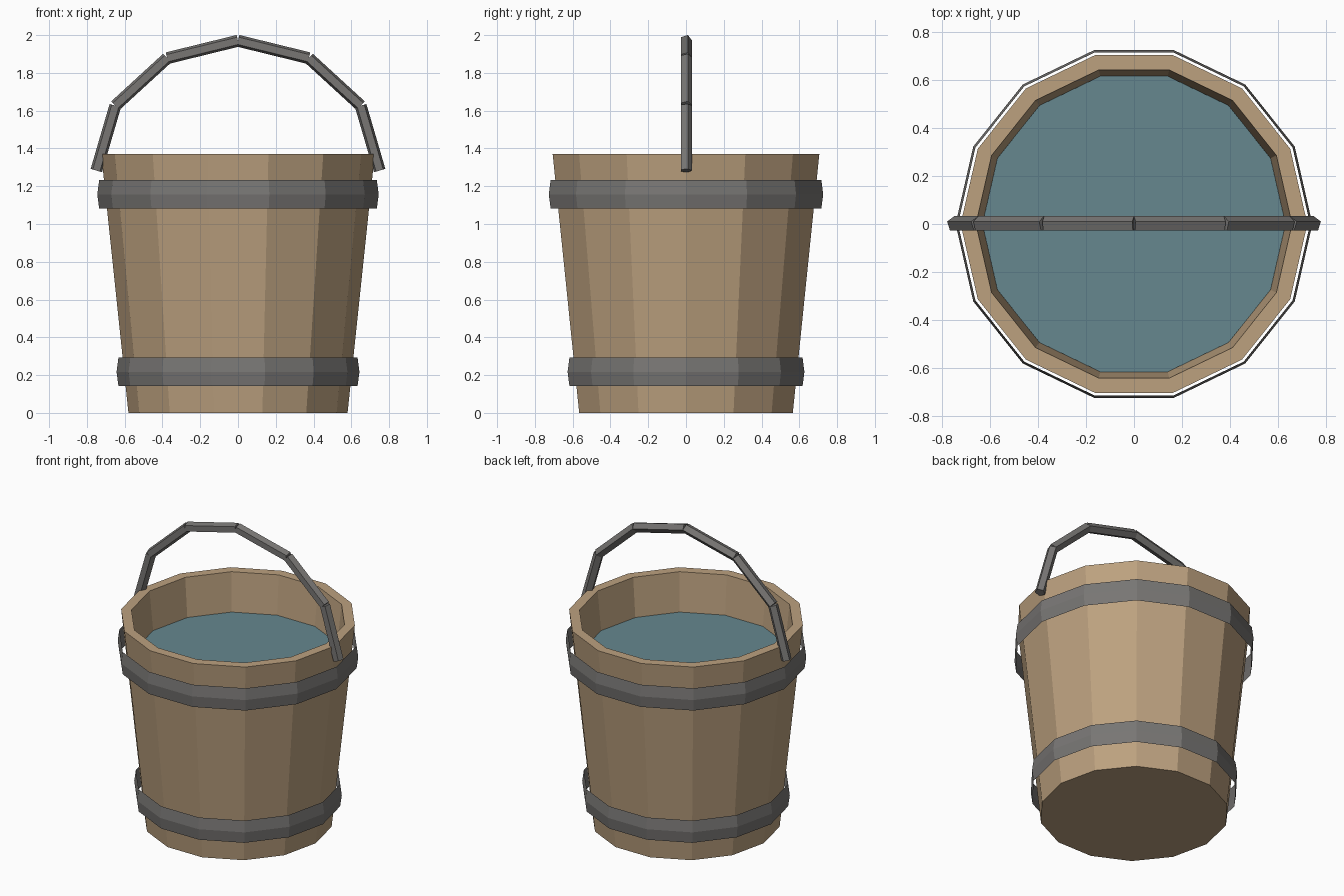
import bpy, bmesh
from math import sin, cos, tau, pi, radians
from mathutils import Vector, Matrix

SIDES = 14

cube = bpy.data.objects.get("Cube")
if cube:
    bpy.data.objects.remove(cube, do_unlink=True)


def linear(c):
    c /= 255
    return c / 12.92 if c <= 0.04045 else ((c + 0.055) / 1.055) ** 2.4


def make_material(name, r, g, b):
    mat = bpy.data.materials.new(name)
    mat.use_nodes = True
    colour = (linear(r), linear(g), linear(b), 1)
    mat.diffuse_color = colour
    mat.node_tree.nodes["Principled BSDF"].inputs["Base Color"].default_value = colour
    return mat


wood = make_material("wood", 188, 161, 127)
iron = make_material("iron", 120, 118, 116)
water = make_material("water", 102, 135, 143)


def finish(bm, name, mat):
    mesh = bpy.data.meshes.new(name)
    bm.to_mesh(mesh)
    bm.free()
    mesh.materials.append(mat)
    obj = bpy.data.objects.new(name, mesh)
    bpy.context.collection.objects.link(obj)
    return obj


def lathe(name, profile, mat, cap_start=False, cap_end=False):
    """Turn a list of (radius, z) into a faceted shell, outside first."""
    bm = bmesh.new()
    rings = [[bm.verts.new((r * cos(tau * i / SIDES), r * sin(tau * i / SIDES), z))
              for i in range(SIDES)] for r, z in profile]
    for low, high in zip(rings, rings[1:]):
        for i in range(SIDES):
            j = (i + 1) % SIDES
            bm.faces.new((low[i], low[j], high[j], high[i]))
    if cap_start:
        bm.faces.new(rings[0][::-1])
    if cap_end:
        bm.faces.new(rings[-1])
    return finish(bm, name, mat)


# Tapered wooden body with a thick rim and an inner floor
lathe("bucket_body", [(0.58, 0), (0.724, 1.37), (0.66, 1.37), (0.53, 0.08)],
      wood, cap_start=True, cap_end=True)

# Water filling the bucket
lathe("water_surface", [(0.633, 1.11)], water, cap_end=True)

# Thin hoops standing slightly off the staves, with a ridge round the middle
for name, radius, z in (("lower_hoop", 0.633, 0.217), ("upper_hoop", 0.735, 1.157)):
    lathe(name, [(radius, z - 0.075), (radius + 0.01, z), (radius, z + 0.075)], iron)

# Arched handle: six separate five-sided rods, one edge facing outwards
path = [Vector((0.75 * cos(pi * k / 6), 0, 1.283 + 0.687 * sin(pi * k / 6)))
        for k in range(7)]
bm = bmesh.new()
for a, b in zip(path, path[1:]):
    along = (b - a).normalized()
    side = Vector((0, 1, 0))
    outward = side.cross(along)
    if outward.dot((a + b) / 2 - Vector((0, 0, 1.28))) < 0:
        outward, side = -outward, -side
    frame = Matrix((outward, side, outward.cross(side))).transposed().to_4x4()
    frame.translation = (a + b) / 2
    bmesh.ops.create_cone(bm, cap_ends=True, segments=5, radius1=0.033, radius2=0.033,
                          depth=(b - a).length,
                          matrix=frame @ Matrix.Rotation(radians(90), 4, "Z")
                          @ Matrix.Rotation(radians(-90), 4, "Z"))
# Turn the rods so that a corner of the section points outwards
bmesh.ops.recalc_face_normals(bm, faces=bm.faces)
finish(bm, "handle", iron)
